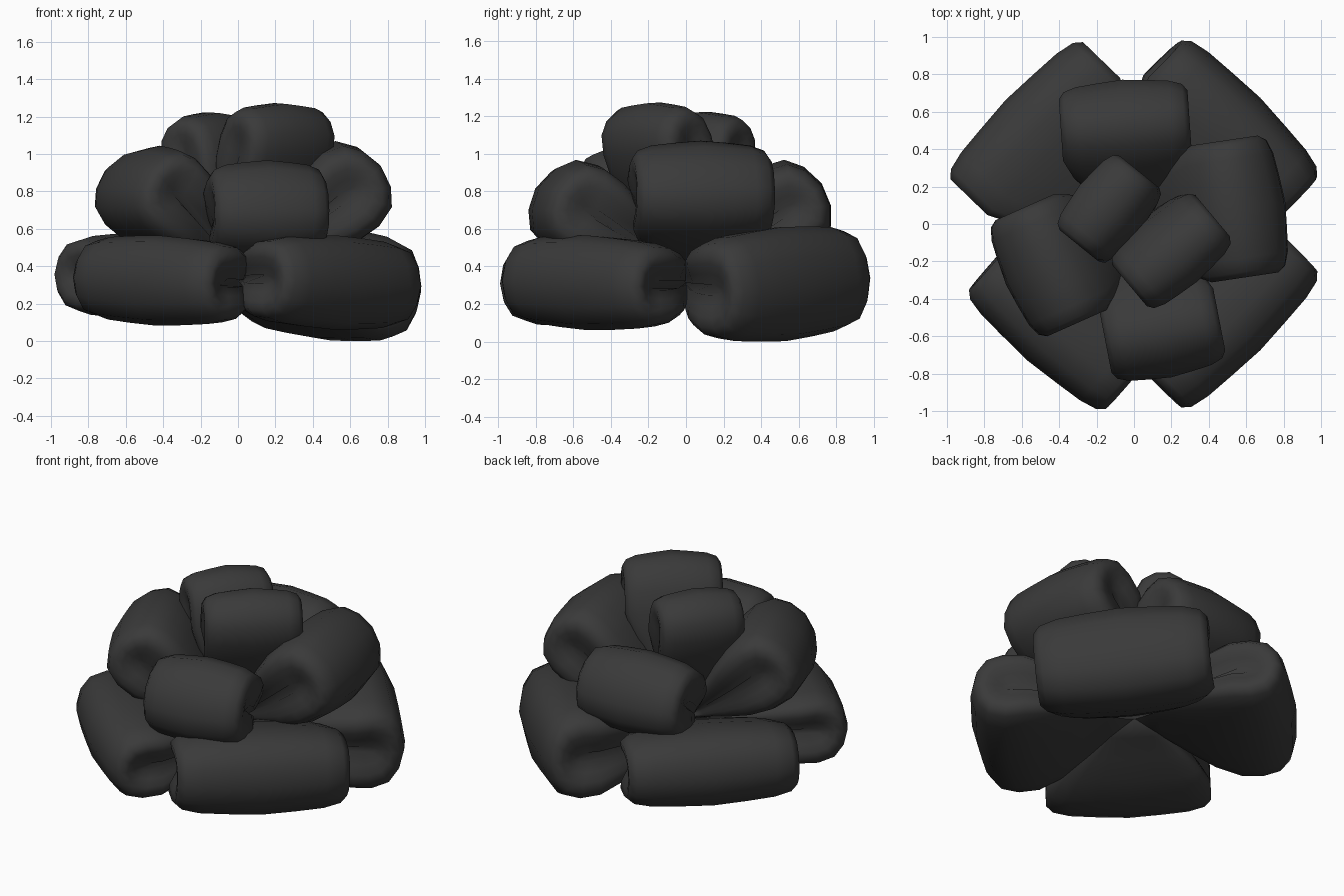
import bpy, bmesh
from math import radians
from mathutils import Matrix, Vector

if "Cube" in bpy.data.objects:
    bpy.data.objects.remove(bpy.data.objects["Cube"])

# teardrop outline of one ribbon loop: (distance along loop, half thickness)
UPPER = [(0.0, 0.06), (0.16, 0.26), (0.32, 0.54), (0.48, 0.79), (0.64, 0.96),
         (0.78, 1.0), (0.9, 0.86), (0.97, 0.5)]
OUTLINE = UPPER + [(1.0, 0.0)] + [(a, -h) for a, h in reversed(UPPER)]
# slices across the ribbon: (side position, size); the ends fold inwards as dimples
HALF = [(0.4, 1.01), (0.72, 0.96), (0.92, 0.86), (1.0, 0.7), (0.99, 0.5),
        (0.95, 0.3), (0.9, 0.1)]
SLICES = [(-s, k) for s, k in reversed(HALF)] + [(0, 1.05)] + HALF
MID = 0.68

# dark ribbon
ribbon = bpy.data.materials.new("dark_ribbon")
ribbon.diffuse_color = (0.042, 0.042, 0.042, 1)
ribbon.use_nodes = True
ribbon.node_tree.nodes["Principled BSDF"].inputs["Base Color"].default_value = ribbon.diffuse_color


def ribbon_loop(name, azimuth, elevation, length, width, thick, shift=0.0, roll=0.0, z=0.35):
    """Puffed ribbon loop, pinched at the bow centre."""
    bm = bmesh.new()
    rings = []
    for s, k in SLICES:
        ring = []
        for a, h in OUTLINE:
            t = min(a / 0.58, 1.0)
            w = width / 2 * (0.07 + 0.93 * t ** 0.9)
            # only the outer part of the outline shrinks lengthwise
            a2 = MID + (a - MID) * (0.25 + 0.75 * k if k < 1 else k) if a > MID else a
            ring.append(bm.verts.new((a2 * length, s * w + shift * t, h * k * thick / 2)))
        rings.append(ring)
    n = len(OUTLINE)
    for r0, r1 in zip(rings, rings[1:]):
        for i in range(n):
            j = (i + 1) % n
            bm.faces.new((r0[i], r0[j], r1[j], r1[i]))
    bm.faces.new(rings[0])
    bm.faces.new(rings[-1])
    bmesh.ops.recalc_face_normals(bm, faces=bm.faces)
    m = (Matrix.Translation(Vector((0, 0, z)))
         @ Matrix.Rotation(radians(azimuth), 4, 'Z')
         @ Matrix.Rotation(radians(-elevation), 4, 'Y')
         @ Matrix.Rotation(radians(roll), 4, 'X'))
    bm.transform(m)
    for f in bm.faces:
        f.smooth = True
    me = bpy.data.meshes.new(name)
    bm.to_mesh(me)
    bm.free()
    me.materials.append(ribbon)
    ob = bpy.data.objects.new(name, me)
    bpy.context.collection.objects.link(ob)
    return ob


# bottom tier: four wide flat loops
ribbon_loop("bottom_loop_back_left", 136, 2, 0.94, 1.02, 0.44)
ribbon_loop("bottom_loop_back_right", 45, -1.5, 0.94, 1.03, 0.58, roll=4)
ribbon_loop("bottom_loop_front_left", 229, 0, 0.91, 0.97, 0.46, shift=0.05, roll=-2)
ribbon_loop("bottom_loop_front_right", 315, -1, 0.94, 1.03, 0.48, roll=-2)

# middle tier: four raised loops
ribbon_loop("middle_loop_back", 94, 35, 0.87, 0.69, 0.48, shift=0.01, z=0.36)
ribbon_loop("middle_loop_right", 8.5, 39, 0.95, 0.74, 0.51, shift=0.0, z=0.37)
ribbon_loop("middle_loop_left", 204, 41, 0.89, 0.68, 0.49, shift=0.02, z=0.37)
ribbon_loop("middle_loop_front", 281, 31, 0.92, 0.62, 0.49, shift=0.04, z=0.37)

# top tier: two small upright loops
ribbon_loop("top_loop_left", 141, 76, 0.88, 0.51, 0.37, shift=0.02, z=0.38)
ribbon_loop("top_loop_right", 310, 70, 0.95, 0.58, 0.37, shift=0.06, z=0.385)

# stand the bow on the ground
low = min(v.co.z for o in bpy.data.objects for v in o.data.vertices)
for o in bpy.data.objects:
    o.data.transform(Matrix.Translation((0, 0, -low)))
